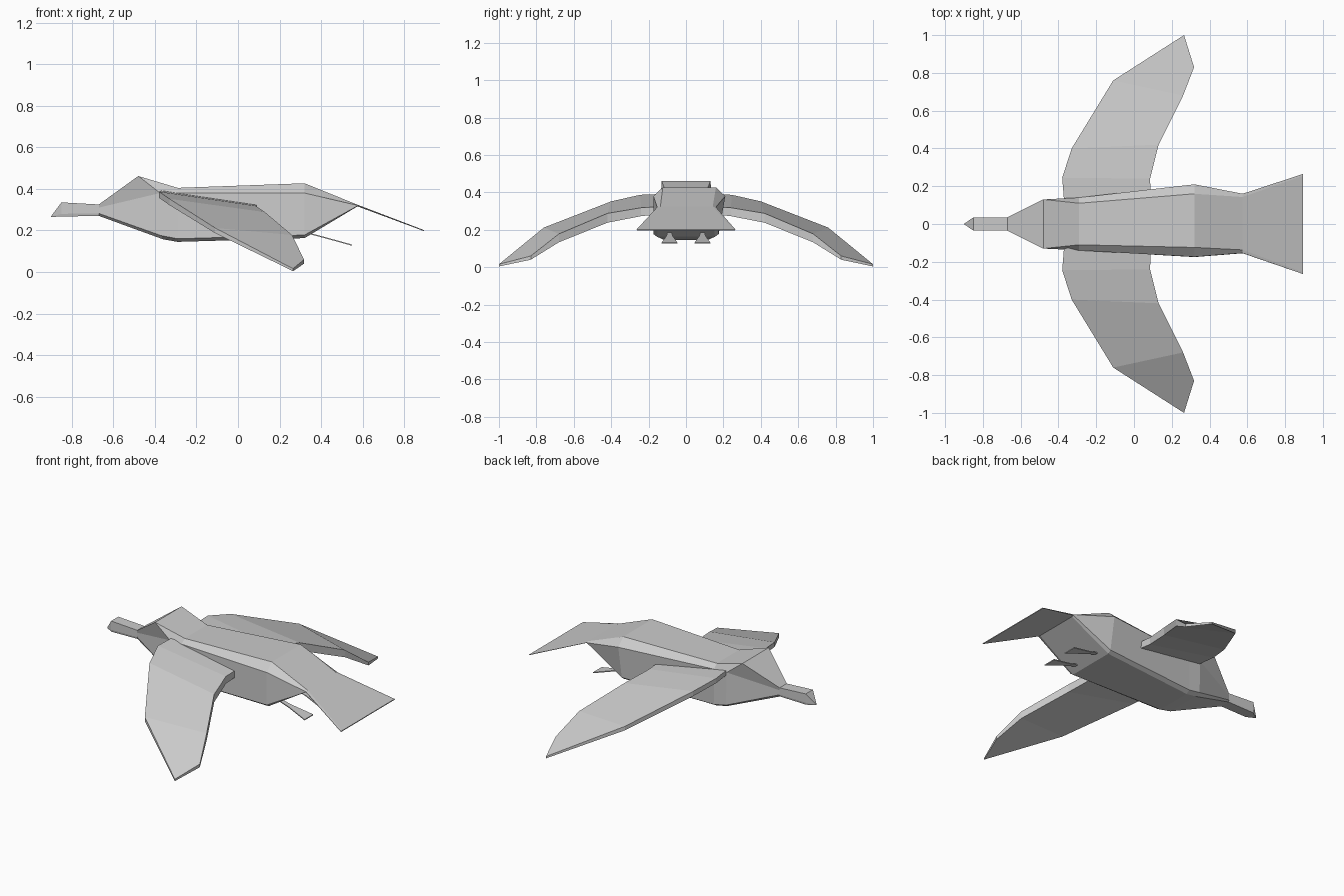
import bpy, bmesh

if "Cube" in bpy.data.objects:
    bpy.data.objects.remove(bpy.data.objects["Cube"])

grey = bpy.data.materials.new("feather grey")
grey.diffuse_color = (0.6, 0.6, 0.6, 1)
grey.use_nodes = True
grey.node_tree.nodes["Principled BSDF"].inputs["Base Color"].default_value = grey.diffuse_color


def make_object(name, rings):
    """Skin a list of equally sized point rings and cap both ends."""
    bm = bmesh.new()
    loops = [[bm.verts.new(p) for p in ring] for ring in rings]
    n = len(loops[0])
    for a, b in zip(loops, loops[1:]):
        for i in range(n):
            j = (i + 1) % n
            bm.faces.new((a[i], a[j], b[j], b[i]))
    bm.faces.new(loops[0][::-1])
    bm.faces.new(loops[-1])
    bmesh.ops.remove_doubles(bm, verts=bm.verts, dist=0.0005)
    bmesh.ops.recalc_face_normals(bm, faces=bm.faces)
    mesh = bpy.data.meshes.new(name)
    bm.to_mesh(mesh)
    bm.free()
    mesh.materials.append(grey)
    obj = bpy.data.objects.new(name, mesh)
    bpy.context.collection.objects.link(obj)
    return obj


# Body from beak to tail: top, side, low and bottom points (x, half width, z),
# with a small sideways shift of the upper back
sections = [
    (0, [(-.90, .001, .268), (-.90, .001, .267), (-.90, .001, .266), (-.90, .001, .265)]),
    (0, [(-.85, .035, .335), (-.85, .035, .31), (-.85, .035, .28), (-.85, .032, .267)]),
    (0, [(-.67, .035, .325), (-.67, .035, .31), (-.67, .035, .282), (-.67, .032, .27)]),
    (0, [(-.48, .13, .462), (-.375, .135, .38), (-.37, .135, .175), (-.36, .11, .157)]),
    (0, [(-.29, .11, .405), (-.29, .14, .38), (-.29, .14, .16), (-.29, .115, .145)]),
    (.018, [(.32, .142, .427), (.32, .192, .38), (.32, .175, .178), (.32, .155, .163)]),
    (.003, [(.575, .14, .324), (.575, .157, .321), (.575, .155, .318), (.575, .14, .316)]),
    (0, [(.895, .255, .202), (.895, .265, .201), (.895, .265, .198), (.895, .255, .197)]),
]
rings = []
for shift, pts in sections:
    off = (shift, shift, 0, 0)
    left = [(x, y + o, z) for (x, y, z), o in zip(pts, off)]
    right = [(x, -y + o, z) for (x, y, z), o in zip(pts, off)]
    rings.append(left + right[::-1])
make_object("body", rings)

# Wings: leading point, trailing point, leading and trailing thickness
ribs = [
    ((-.37, .12, .392), (.09, .12, .325), .03, .04),
    ((-.38, .245, .387), (.085, .24, .318), .03, .045),
    ((-.33, .40, .352), (.13, .42, .288), .03, .05),
    ((-.11, .76, .212), (.26, .68, .178), .025, .045),
    ((.265, 1.0, .016), (.318, .83, .06), .012, .02),
]
# Feet: x, half width, z along a thin webbed plate
foot = [(.28, .006, .205), (.42, .016, .168), (.55, .042, .132)]

for side, label in ((1, "left"), (-1, "right")):
    make_object(label + "_wing", [
        [(a[0], side * a[1], a[2]), (b[0], side * b[1], b[2]),
         (b[0], side * b[1], b[2] - tb), (a[0], side * a[1], a[2] - ta)]
        for a, b, ta, tb in ribs])
    make_object(label + "_foot", [
        [(x, side * .088 + w, z), (x, side * .088 - w, z),
         (x, side * .088 - w, z - .006), (x, side * .088 + w, z - .006)]
        for x, w, z in foot])
